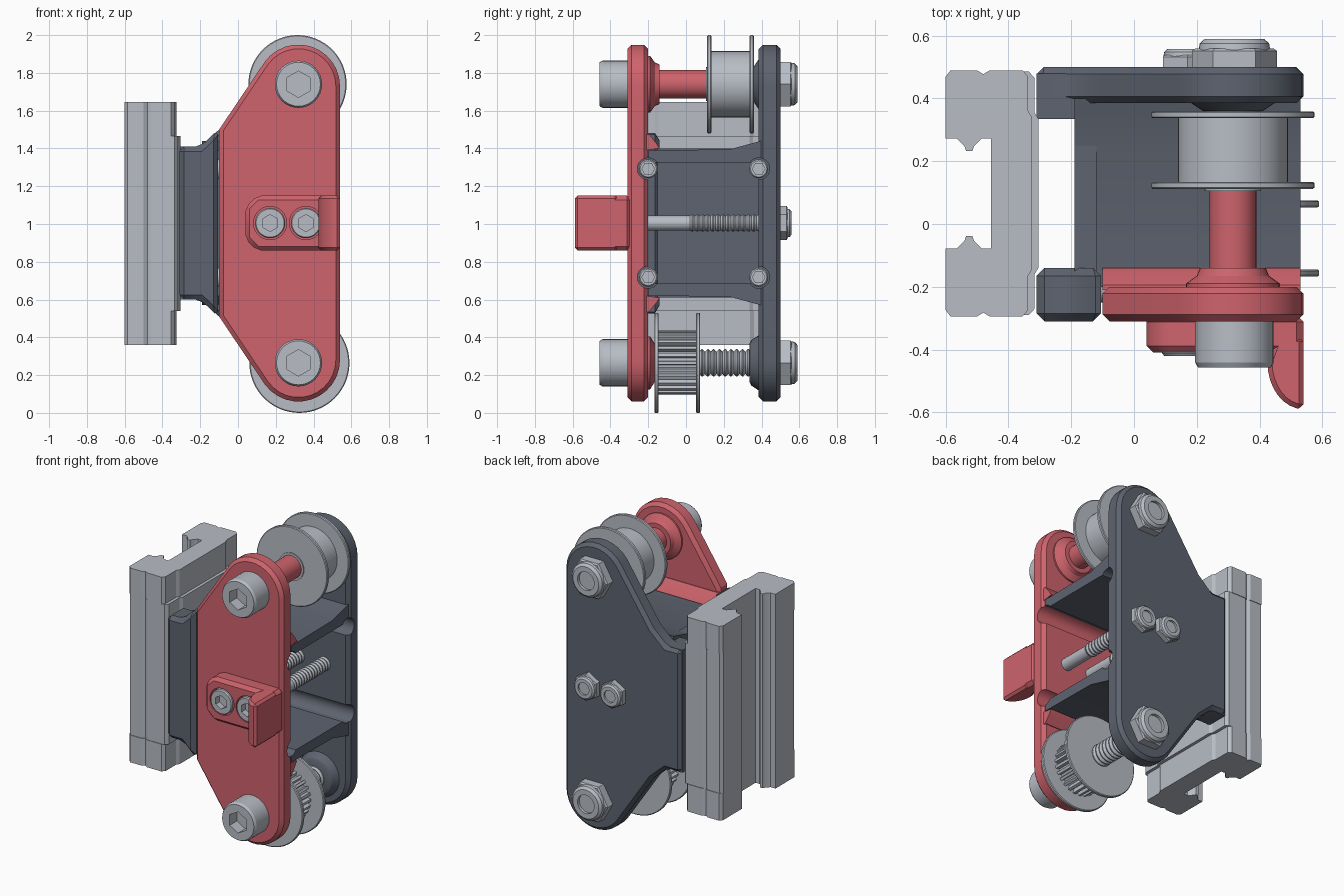
import bpy, bmesh
from math import sin, cos, pi, radians
from mathutils import Vector

if "Cube" in bpy.data.objects:
    bpy.data.objects.remove(bpy.data.objects["Cube"], do_unlink=True)


def material(name, rgb):
    m = bpy.data.materials.new(name)
    m.use_nodes = True
    m.diffuse_color = (*rgb, 1)
    m.node_tree.nodes["Principled BSDF"].inputs["Base Color"].default_value = (*rgb, 1)
    return m


RED = material("coral red plastic", (0.62, 0.125, 0.15))
DARK = material("slate grey plastic", (0.11, 0.125, 0.16))
STEEL = material("light steel", (0.48, 0.51, 0.56))

# axis -> placement of profile coordinates (a, b) at height h
PLACE = {
    "x": lambda a, b, h: Vector((h, a, b)),
    "y": lambda a, b, h: Vector((a, h, b)),
    "z": lambda a, b, h: Vector((a, b, h)),
}


def finish(name, bm, mat):
    bmesh.ops.recalc_face_normals(bm, faces=bm.faces)
    me = bpy.data.meshes.new(name)
    bm.to_mesh(me)
    bm.free()
    me.materials.append(mat)
    ob = bpy.data.objects.new(name, me)
    bpy.context.collection.objects.link(ob)
    me.polygons.foreach_set("use_smooth", [True] * len(me.polygons))
    me.set_sharp_from_angle(angle=radians(28))
    return ob


def skin(name, rings, mat):
    """Join closed rings of equal length and cap both ends."""
    bm = bmesh.new()
    loops = [[bm.verts.new(p) for p in ring] for ring in rings]
    n = len(loops[0])
    for lo, hi in zip(loops, loops[1:]):
        for i in range(n):
            j = (i + 1) % n
            bm.faces.new((lo[i], lo[j], hi[j], hi[i]))
    bm.faces.new(loops[0])
    bm.faces.new(loops[-1])
    return finish(name, bm, mat)


def prism(name, pts, axis, lo, hi, mat, chamfer=0):
    ob = skin(name, [[PLACE[axis](a, b, h) for a, b in pts] for h in (lo, hi)], mat)
    if chamfer:
        mod = ob.modifiers.new("chamfer", "BEVEL")
        mod.width, mod.segments = chamfer, 1
        mod.limit_method, mod.angle_limit = "ANGLE", radians(40)
        bake(ob)
    return ob


def box(name, x, y, z, mat, chamfer=0):
    pts = [(x[0], y[0]), (x[1], y[0]), (x[1], y[1]), (x[0], y[1])]
    return prism(name, pts, "z", z[0], z[1], mat, chamfer)


def circle(r, a, b, n, turn=0.0):
    return [(a + r * cos(2 * pi * i / n + turn), b + r * sin(2 * pi * i / n + turn))
            for i in range(n)]


def lathe(name, profile, a, b, mat, axis="y", n=32, turn=0.0):
    """Profile is a list of (radius, height along the axis)."""
    return skin(name, [[PLACE[axis](p, q, h) for p, q in circle(r, a, b, n, turn)]
                       for r, h in profile], mat)


def bake(ob):
    dg = bpy.context.evaluated_depsgraph_get()
    me = bpy.data.meshes.new_from_object(ob.evaluated_get(dg))
    ob.modifiers.clear()
    ob.data = me
    me.polygons.foreach_set("use_smooth", [True] * len(me.polygons))
    me.set_sharp_from_angle(angle=radians(28))


def cut(ob, *cutters):
    for c in cutters:
        mod = ob.modifiers.new("cut", "BOOLEAN")
        mod.operation, mod.object, mod.solver = "DIFFERENCE", c, "EXACT"
    bake(ob)
    for c in cutters:
        bpy.data.objects.remove(c, do_unlink=True)


def socket_head(name, r, lo, hi, a, b, axis="y"):
    """Cap screw head; lo is the open end with the hexagon recess."""
    d = 0.1 * (hi - lo)
    head = lathe(name, [(r * 0.93, lo), (r, lo + d), (r, hi)], a, b, STEEL, axis)
    hexagon = prism("hex_cutter", circle(r * 0.56, a, b, 6, pi / 6), axis,
                    lo - d, lo + 5 * d, STEEL)
    cut(head, hexagon)


def lock_nut(name, r, lo, h, x, z, turn):
    lathe(name, [(r, lo), (r, lo + h * 0.6), (r * 0.92, lo + h * 0.68)], x, z, STEEL, n=6, turn=turn)
    collar = lathe(name + "_collar", [(r * 0.85, lo + h * 0.6), (r * 0.82, lo + h * 0.85),
                                      (r * 0.7, lo + h)], x, z, STEEL)
    cut(collar, lathe("bore", [(r * 0.45, lo + h * 0.8), (r * 0.45, lo + h * 1.2)], x, z, STEEL))


def thread(name, r, lo, hi, x, z, pitch=0.026):
    count = int((hi - lo) / pitch)
    step = (hi - lo) / count
    prof = []
    for i in range(count):
        prof += [(r * 0.82, lo + i * step), (r, lo + (i + 0.4) * step), (r, lo + (i + 0.6) * step)]
    lathe(name, prof + [(r * 0.82, hi)], x, z, STEEL, n=20)


AX, TOP, BOT = 0.32, 1.74, 0.265


def plate_outline(left):
    """Rounded ends joined by a straight right side and the given upper left points."""
    arc = [(AX + 0.22 * cos(radians(t)), 1.73 + 0.22 * sin(radians(t)))
           for t in range(0, 147, 12)]
    upper = arc + left
    return upper + [(x, 2.01 - z) for x, z in reversed(upper)]


def channels():
    """Screwdriver channels that reach the four corner screws."""
    return [lathe("channel", [(0.058, -0.1), (0.058, 0.7)], y, 1.005 + s * 0.287, DARK, "x", 20)
            for y in (-0.2, 0.385) for s in (1, -1)]


# Side plates
front_plate = prism("front_plate", plate_outline([(-0.1, 1.5)]), "y", -0.31, -0.2, RED, 0.022)
cut(front_plate, *channels())
back_plate = prism("back_plate", plate_outline([(-0.1, 1.5), (-0.2, 1.41), (-0.31, 1.41)]),
                   "y", 0.385, 0.5, DARK, 0.022)
cut(back_plate, *channels())

# Front foot, back foot and web wall that hold the carriage
half = [(-0.105, 1.5), (-0.2, 1.41), (-0.31, 1.41)]
prism("front_foot", half + [(x, 2.01 - z) for x, z in reversed(half)],
      "y", -0.31, -0.14, DARK, 0.025)
box("back_foot", (-0.31, -0.17), (0.335, 0.48), (0.6, 1.41), DARK)
box("web_wall", (-0.19, -0.12), (-0.2, 0.4), (0.61, 1.4), DARK)

# Shelves with gussets, and locating ribs on the front plate
for s, side in ((1, "upper"), (-1, "lower")):
    def mirrored(pts):
        return [(y, 1.005 + s * d) for y, d in pts]
    shelf = prism(side + "_shelf", mirrored([(-0.2, 0.32), (0.4, 0.32), (0.4, 0.435),
                                             (0.36, 0.425), (0.23, 0.39), (-0.2, 0.385)]),
                  "x", -0.19, 0.53, DARK)
    cut(shelf, *channels())
    prism(side + "_rib", mirrored([(-0.21, 0.386), (-0.14, 0.395), (-0.155, 0.42),
                                   (-0.195, 0.47), (-0.21, 0.47)]), "x", -0.1, 0.53, RED)
    for y in (-0.2, 0.385):
        z = 1.005 + s * 0.287
        lathe(side + "_corner_screw", [(0.05, -0.14), (0.05, -0.05), (0.043, -0.04)],
              y, z, STEEL, "x", 24)
        lathe(side + "_corner_screw_tip", [(0.036, -0.05), (0.036, 0.0)], y, z, STEEL, "x", 6)

# Stop block with curved fin
block = [(0.04, 0.92), (0.1, 0.86), (0.54, 0.86), (0.54, 1.15), (0.1, 1.15), (0.04, 1.09)]
stop = prism("stop_block", block, "y", -0.41, -0.29, RED, 0.022)
cut(stop, *[lathe("counterbore", [(0.088, -0.5), (0.088, -0.36)], x, 1.005, RED)
            for x in (0.17, 0.36)])
fin = [(0.54 - 0.115 * cos(t * pi / 16), -0.44 - 0.15 * sin(t * pi / 16)) for t in range(9)]
prism("stop_fin", [(0.455, -0.36)] + fin + [(0.54, -0.36)], "z", 0.86, 1.15, RED, 0.015)

# Two middle cross screws
for x in (0.17, 0.36):
    socket_head("cross_screw_head", 0.08, -0.42, -0.34, x, 1.005)
    lathe("cross_screw_shank", [(0.04, -0.3), (0.04, 0.02)], x, 1.005, STEEL, n=20)
    thread("cross_screw_thread", 0.046, 0.02, 0.4, x, 1.005)
    lock_nut("cross_screw_nut", 0.09, 0.495, 0.063, x, 1.005, pi / 6)

# Bosses, axle bolts and nuts
lathe("front_upper_boss", [(0.15, -0.21), (0.15, -0.19), (0.115, -0.165), (0.105, -0.14)], 0.315, TOP, RED)
lathe("front_lower_boss", [(0.14, -0.21), (0.14, -0.19), (0.1, -0.165)], 0.325, BOT, RED)
lathe("back_upper_boss", [(0.095, 0.36), (0.14, 0.39)], 0.315, TOP, DARK)
lathe("back_lower_boss", [(0.1, 0.335), (0.12, 0.345), (0.15, 0.39)], 0.325, BOT, DARK)
lathe("spacer_tube", [(0.075, -0.16), (0.075, 0.115)], 0.315, TOP, RED)
lathe("idler_hub", [(0.09, 0.105), (0.09, 0.36)], 0.315, TOP, STEEL)
thread("lower_axle_thread", 0.072, 0.07, 0.345, 0.325, BOT, 0.03)
for z, name in ((TOP, "upper"), (BOT, "lower")):
    socket_head(name + "_axle_head", 0.125, -0.457, -0.305, 0.32, z)
    lock_nut(name + "_axle_nut", 0.135, 0.495, 0.095, 0.32, z, 0.0)

# Smooth idler pulley
lathe("idler_core", [(0.175, 0.12), (0.175, 0.35)], 0.315, TOP, STEEL, n=48)
for y in (0.112, 0.337):
    lathe("idler_flange", [(0.255, y), (0.26, y + 0.004), (0.26, y + 0.018), (0.255, y + 0.022)],
          0.315, TOP, STEEL, n=64)

# Toothed pulley
teeth = []
for i in range(26):
    for turn, r in ((-0.3, 0.145), (-0.2, 0.172), (0.2, 0.172), (0.3, 0.145)):
        t = 2 * pi * (i + turn) / 26
        teeth.append((0.325 + r * cos(t), BOT + r * sin(t)))
prism("toothed_core", teeth, "y", -0.155, 0.065, STEEL)
for y in (-0.167, 0.053):
    lathe("toothed_flange", [(0.26, y), (0.265, y + 0.004), (0.265, y + 0.018), (0.26, y + 0.022)],
          0.325, BOT, STEEL, n=64)


# Linear rail carriage with its two end caps
def carriage(name, right, half_width, lo, hi):
    w, c = half_width, 0.02
    side = [(right, w - 0.15), (right - 0.012, w - 0.13), (right - 0.012, w - c),
            (right - 0.03, w), (-0.46, w), (-0.48, w - 0.012), (-0.5, w), (-0.585, w),
            (-0.6, w - c), (-0.6, 0.175), (-0.565, 0.175), (-0.54, 0.15), (-0.535, 0.135),
            (-0.515, 0.135), (-0.51, 0.15), (-0.485, 0.175), (-0.455, 0.175)]
    pts = [(x, 0.0975 + y) for x, y in side] + [(x, 0.0975 - y) for x, y in reversed(side)]
    return prism(name, pts, "z", lo, hi, STEEL)


carriage("carriage_body", -0.305, 0.388, 0.54, 1.467)
carriage("upper_end_cap", -0.325, 0.392, 1.467, 1.645)
carriage("lower_end_cap", -0.325, 0.392, 0.36, 0.54)
